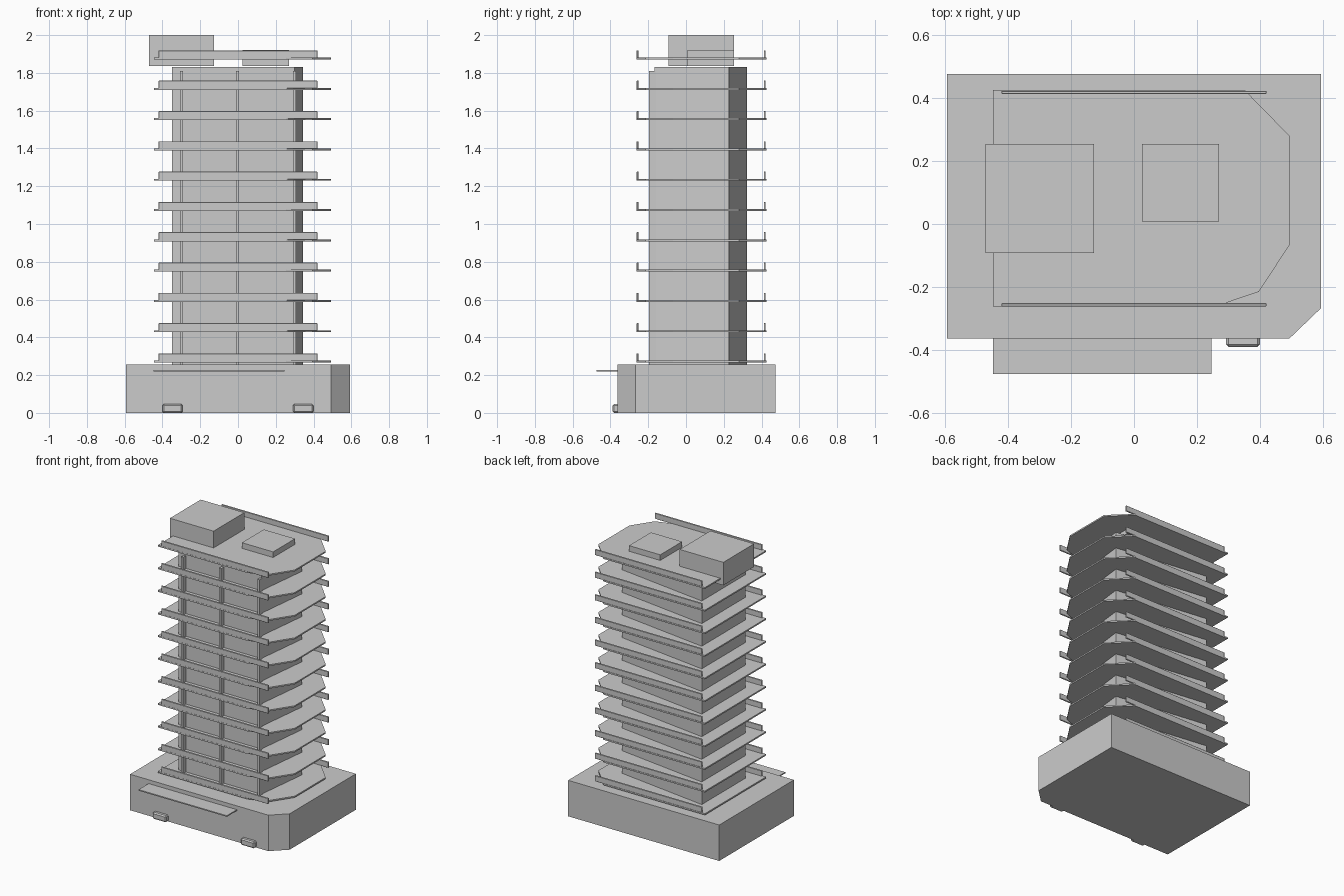
import bpy, bmesh

if "Cube" in bpy.data.objects:
    bpy.data.objects.remove(bpy.data.objects["Cube"])


def prism(name, pts, z0, z1):
    """Extrude a counter-clockwise outline from z0 to z1."""
    bm = bmesh.new()
    face = bm.faces.new([bm.verts.new((x, y, z0)) for x, y in pts])
    ext = bmesh.ops.extrude_face_region(bm, geom=[face], use_keep_orig=True)
    verts = [g for g in ext["geom"] if isinstance(g, bmesh.types.BMVert)]
    bmesh.ops.translate(bm, verts=verts, vec=(0, 0, z1 - z0))
    bmesh.ops.recalc_face_normals(bm, faces=bm.faces)
    mesh = bpy.data.meshes.new(name)
    bm.to_mesh(mesh)
    bm.free()
    obj = bpy.data.objects.new(name, mesh)
    bpy.context.collection.objects.link(obj)
    return obj


def box(name, x0, x1, y0, y1, z0, z1, bevel=0):
    obj = prism(name, [(x0, y0), (x1, y0), (x1, y1), (x0, y1)], z0, z1)
    if bevel:
        mod = obj.modifiers.new("bevel", "BEVEL")
        mod.width = bevel
        mod.segments = 1
    return obj


# Podium with one cut corner
prism("podium", [(-0.593, -0.363), (0.492, -0.363), (0.592, -0.267),
                 (0.592, 0.475), (-0.593, 0.475)], 0, 0.255)

# Entrance canopy and two low blocks in front of the podium
box("canopy", -0.447, 0.245, -0.475, -0.355, 0.220, 0.228)
for side, x in (("left", -0.347), ("right", 0.345)):
    box(f"planter_{side}", x - 0.054, x + 0.054, -0.389, -0.35, 0, 0.047, 0.008)

# Tapered tower core
prism("tower_core", [(-0.35, -0.167), (0.30, -0.167), (0.345, 0.227),
                     (-0.35, 0.323)], 0.25, 1.83)

# Front mullion columns
for i, x in enumerate((-0.30, -0.002, 0.298)):
    box(f"front_column_{i}", x - 0.008, x + 0.008, -0.197, -0.16, 0.25, 1.81)

# Floor slabs with a railing along the front and back
outline = [(-0.446, -0.262), (0.255, -0.262), (0.395, -0.215), (0.492, -0.068),
           (0.492, 0.28), (0.35, 0.425), (-0.446, 0.425)]
for i in range(11):
    z = 0.267 + i * 0.1604
    prism(f"floor_slab_{i}", outline, z, z + 0.010)
    for side, y in (("front", -0.256), ("back", 0.417)):
        box(f"{side}_railing_{i}", -0.42, 0.42, y - 0.005, y + 0.005,
            z + 0.007, z + 0.048, 0.002)

# Rooftop plant rooms
box("roof_plant_room", -0.47, -0.127, -0.092, 0.253, 1.837, 2.0)
box("roof_hatch", 0.025, 0.27, 0.008, 0.253, 1.837, 1.921)
